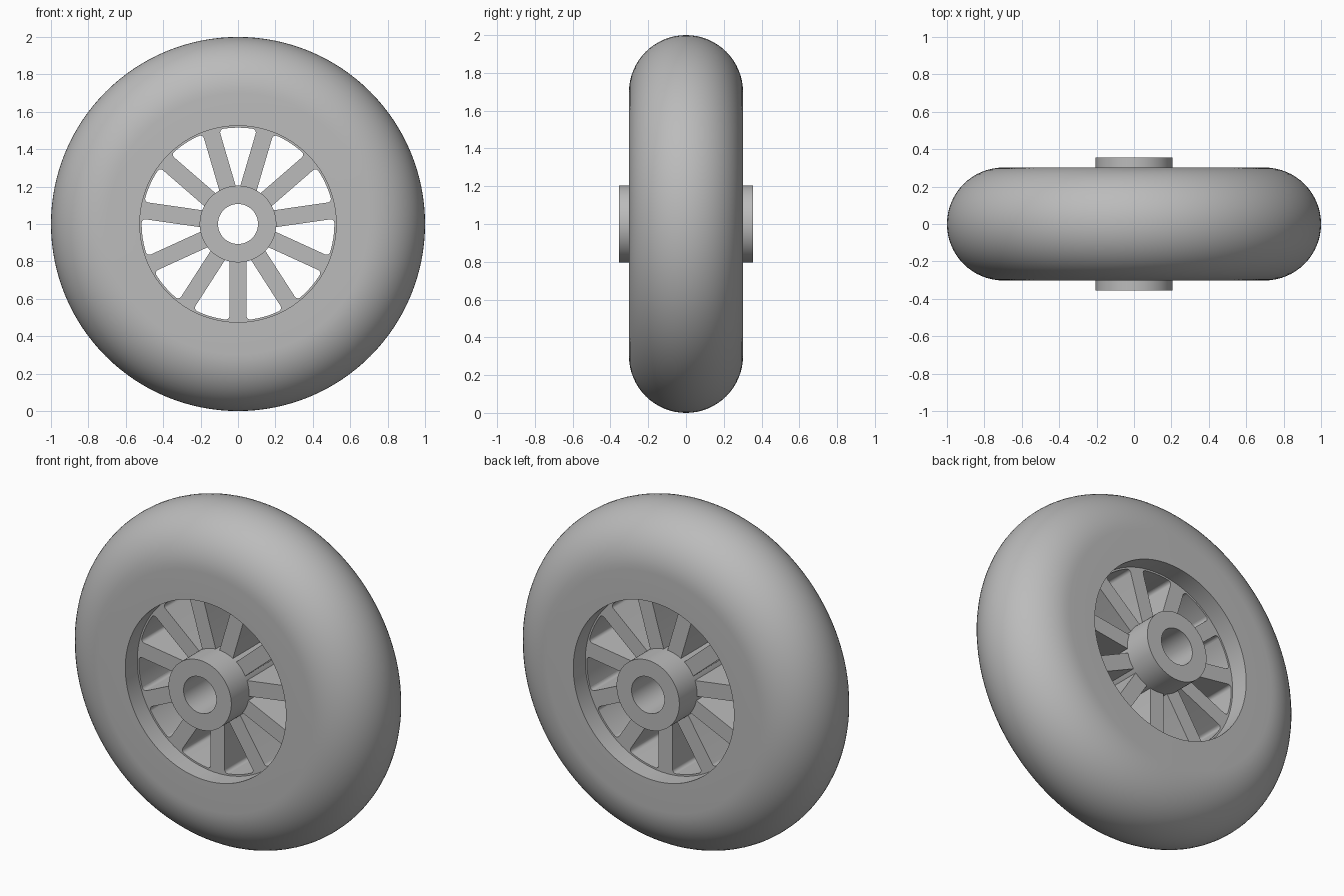
import bpy, bmesh
from math import sin, cos, pi, sqrt, atan2, radians
from mathutils import Matrix

cube = bpy.data.objects.get("Cube")
if cube:
    bpy.data.objects.remove(cube, do_unlink=True)

grey = bpy.data.materials.new("plain_grey")
grey.use_nodes = True
GREY = (0.5, 0.5, 0.5, 1)
grey.diffuse_color = GREY
grey.node_tree.nodes["Principled BSDF"].inputs["Base Color"].default_value = GREY

AXLE = 1.0            # height of the wheel centre
TYRE_R, TYRE_HALF = 1.0, 0.302
OPENING_R, RIM_R = 0.525, 0.515
DISC_HALF = 0.19
HUB_R, BORE_R, HUB_HALF = 0.205, 0.107, 0.355
SPOKES, SPOKE_HALF, FILLET = 11, 0.0455, 0.02


def finish(name, bm):
    bmesh.ops.recalc_face_normals(bm, faces=bm.faces)
    mesh = bpy.data.meshes.new(name)
    bm.to_mesh(mesh)
    bm.free()
    mesh.materials.append(grey)
    obj = bpy.data.objects.new(name, mesh)
    obj.location.z = AXLE
    bpy.context.collection.objects.link(obj)
    bpy.ops.object.select_all(action='DESELECT')
    obj.select_set(True)
    bpy.context.view_layer.objects.active = obj
    bpy.ops.object.shade_smooth_by_angle(angle=radians(30))
    return obj


def lathe(name, profile, steps=128):
    """Spin a closed (radius, y) profile round the axle."""
    bm = bmesh.new()
    rings = []
    for i in range(steps):
        a = 2 * pi * i / steps
        rings.append([bm.verts.new((r * cos(a), y, r * sin(a))) for r, y in profile])
    n = len(profile)
    for i in range(steps):
        a, b = rings[i], rings[(i + 1) % steps]
        for j in range(n):
            k = (j + 1) % n
            bm.faces.new((a[j], a[k], b[k], b[j]))
    return finish(name, bm)


def tube(name, inner, outer, half):
    return lathe(name, [(inner, -half), (outer, -half), (outer, half), (inner, half)])


# Tyre: flat side walls and a half-round tread
tread = [(TYRE_R - TYRE_HALF + TYRE_HALF * cos(t), TYRE_HALF * sin(t))
         for t in (-pi / 2 + pi * i / 32 for i in range(33))]
lathe("tyre", [(OPENING_R, -TYRE_HALF)] + tread + [(OPENING_R, TYRE_HALF)])

# Rim band and bored hub
tube("rim", RIM_R, OPENING_R + 0.01, DISC_HALF)
tube("hub", BORE_R, HUB_R, HUB_HALF)

# Spoke outline: straight side, then a fillet into the rim
cx = SPOKE_HALF + FILLET
cz = sqrt((RIM_R - FILLET) ** 2 - cx ** 2)
end = atan2(cz, cx)
side = [(SPOKE_HALF, HUB_R - 0.03)]
for i in range(7):
    t = pi + (end - pi) * i / 6
    side.append((cx + FILLET * cos(t), cz + FILLET * sin(t)))
for i in range(4):
    t = end + (pi / 2 - end) * i / 4
    side.append(((RIM_R + 0.003) * cos(t), (RIM_R + 0.003) * sin(t)))
outline = side + [(-x, z) for x, z in reversed(side)]

# Spokes, one pointing straight down
bm = bmesh.new()
for s in range(SPOKES):
    turn = Matrix.Rotation(pi + 2 * pi * s / SPOKES, 3, 'Y')
    verts = [bm.verts.new((x, -DISC_HALF, z)) for x, z in outline]
    face = bm.faces.new(verts)
    made = bmesh.ops.extrude_face_region(bm, geom=[face])["geom"]
    back = [v for v in made if isinstance(v, bmesh.types.BMVert)]
    for v in back:
        v.co.y = DISC_HALF
    if not face.is_valid or len(face.link_loops if hasattr(face, "link_loops") else face.loops) == 0:
        bm.faces.new(verts)
    bmesh.ops.rotate(bm, verts=verts + back, matrix=turn)
finish("spokes", bm)
